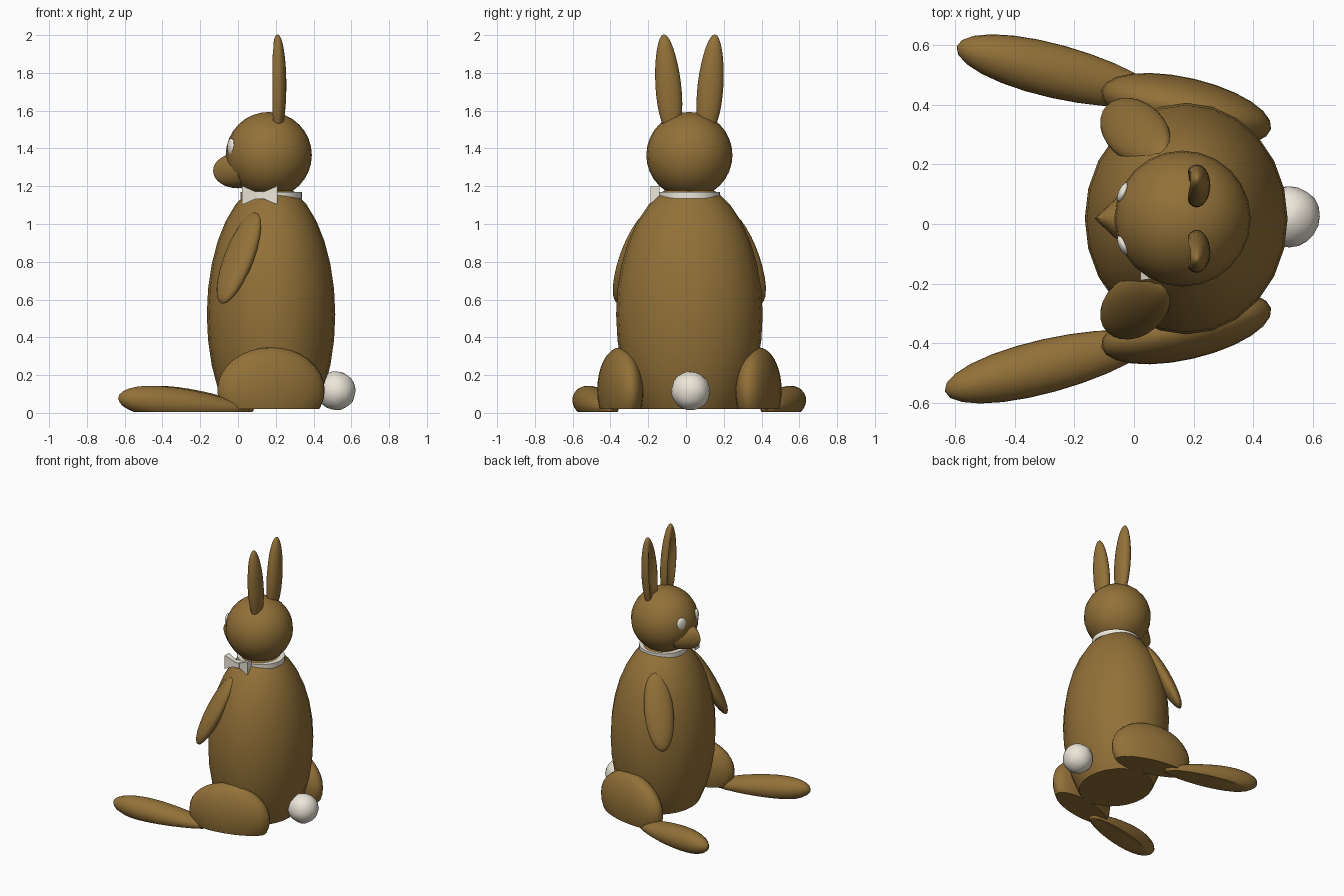
import bpy, bmesh, math, random
from mathutils import Vector, Matrix

if "Cube" in bpy.data.objects:
    bpy.data.objects.remove(bpy.data.objects["Cube"])

random.seed(4)
CY = 0.018  # mirror plane of the animal


def material(name, rgb):
    m = bpy.data.materials.new(name)
    m.diffuse_color = (*rgb, 1)
    m.use_nodes = True
    m.node_tree.nodes["Principled BSDF"].inputs["Base Color"].default_value = m.diffuse_color
    return m


BROWN = material("brown_fur", (0.29, 0.165, 0.04))
WHITE = material("cream", (0.85, 0.80, 0.70))


def finish(name, bm, mat, smooth=True):
    bmesh.ops.recalc_face_normals(bm, faces=bm.faces)
    me = bpy.data.meshes.new(name)
    bm.to_mesh(me)
    bm.free()
    ob = bpy.data.objects.new(name, me)
    bpy.context.collection.objects.link(ob)
    me.materials.append(mat)
    if smooth:
        bpy.ops.object.select_all(action='DESELECT')
        ob.select_set(True)
        bpy.context.view_layer.objects.active = ob
        bpy.ops.object.shade_smooth_by_angle(angle=math.radians(40))
    return ob


def blob(name, center, radii, mat, rot=None, shape=None, cut=None, seg=24):
    """Ellipsoid; shape() edits the unit sphere, cut slices a flat base."""
    bm = bmesh.new()
    bmesh.ops.create_uvsphere(bm, u_segments=seg, v_segments=seg // 2 + 4, radius=1)
    if shape:
        for v in bm.verts:
            v.co = shape(v.co)
    m = Matrix.Translation(center) @ (rot or Matrix()) @ Matrix.Diagonal((*radii, 1))
    bmesh.ops.transform(bm, matrix=m, verts=bm.verts)
    if cut is not None:
        geom = bm.verts[:] + bm.edges[:] + bm.faces[:]
        bmesh.ops.bisect_plane(bm, geom=geom, plane_co=(0, 0, cut),
                               plane_no=(0, 0, 1), clear_inner=True)
        bmesh.ops.holes_fill(bm, edges=[e for e in bm.edges if e.is_boundary])
    return finish(name, bm, mat)


def basis(x, y):
    """Rotation whose local x and y follow the given directions."""
    x = Vector(x).normalized()
    z = x.cross(Vector(y)).normalized()
    return Matrix((x, z.cross(x), z)).transposed().to_4x4()


def snout_shape(p):
    t = max(0, -p.x)
    return Vector((p.x, p.y * math.sqrt((1 - t) / (1 + t)) if t < 1 else 0, p.z))


def ear_shape(p):
    # hollow on the face side, slightly pointed top
    x = p.x
    if x < 0:
        x *= 1 - 1.1 * max(0, 1 - (p.y / 0.75) ** 2 - (p.z / 0.9) ** 2)
    return Vector((x, p.y * (1 - 0.12 * p.z), p.z))


def foot_shape(p):
    # toe end (-x) is higher and fuller than the heel
    s = -p.x
    return Vector((p.x, p.y * (1 + 0.1 * s), p.z * (1 + 0.35 * s) + 0.38 * s))


# torso, head and muzzle
blob("body", (0.175, CY, 0.52), (0.34, 0.388, 0.70), BROWN, cut=0.02)
blob("head", (0.163, CY, 1.365), (0.228, 0.228, 0.228), BROWN)
blob("snout", (0.0, CY, 1.282), (0.132, 0.125, 0.093), BROWN, shape=snout_shape)

# paired parts
for s, side in ((1, "left"), (-1, "right")):
    blob(side + "_eye", (-0.036, CY + s * 0.088, 1.408), (0.016, 0.036, 0.045), WHITE,
         rot=Matrix.Rotation(-s * math.radians(24), 4, 'Z'), seg=16)
    blob(side + "_ear", (0.21, CY + s * 0.112, 1.735), (0.046, 0.068, 0.27), BROWN,
         rot=Matrix.Rotation(-s * math.radians(5), 4, 'X'), shape=ear_shape)
    blob(side + "_arm", (0.005, CY + s * 0.293, 0.82), (0.27, 0.10, 0.052), BROWN,
         rot=basis((-0.33, s * 0.30, -0.89), (0.72, s * 0.69, 0)))
    blob(side + "_thigh", (0.175, CY + s * 0.366, 0.12), (0.292, 0.106, 0.227), BROWN,
         rot=Matrix.Rotation(-s * math.radians(13), 4, 'Z'), cut=0.02)
    blob(side + "_foot", (-0.255 if s > 0 else -0.285, CY + s * 0.492, 0.047),
         (0.35 if s > 0 else 0.36, 0.09, 0.08), BROWN,
         rot=Matrix.Rotation(-s * math.radians(14), 4, 'Z'),
         shape=foot_shape, cut=0.004)

# fluffy tail
bm = bmesh.new()
bmesh.ops.create_icosphere(bm, subdivisions=3, radius=0.104)
for v in bm.verts:
    v.co *= random.uniform(0.965, 1.015)
bmesh.ops.translate(bm, verts=bm.verts, vec=(0.52, 0.025, 0.117))
finish("tail", bm, WHITE)

# collar band
bm = bmesh.new()
bmesh.ops.create_cone(bm, cap_ends=True, segments=32, radius1=0.162, radius2=0.162, depth=0.036)
bmesh.ops.translate(bm, verts=bm.verts, vec=(0.176, CY, 1.152))
finish("collar", bm, WHITE)

# bow tie: two flared wings and a knot
for s, side in ((1, "left"), (-1, "right")):
    bm = bmesh.new()
    bmesh.ops.create_cube(bm, size=2)
    for v in bm.verts:
        outer = v.co.x > 0
        v.co = Vector((s * (0.094 if outer else 0.015),
                       v.co.y * (0.025 if outer else 0.013),
                       v.co.z * (0.05 if outer else 0.016)))
    bmesh.ops.translate(bm, verts=bm.verts, vec=(0.116, -0.164, 1.152))
    finish("bow_wing_" + side, bm, WHITE, smooth=False)
bm = bmesh.new()
bmesh.ops.create_cube(bm, size=1)
bmesh.ops.transform(bm, matrix=Matrix.Translation((0.116, -0.162, 1.152))
                    @ Matrix.Diagonal((0.04, 0.045, 0.04, 1)), verts=bm.verts)
finish("bow_knot", bm, WHITE, smooth=False)
